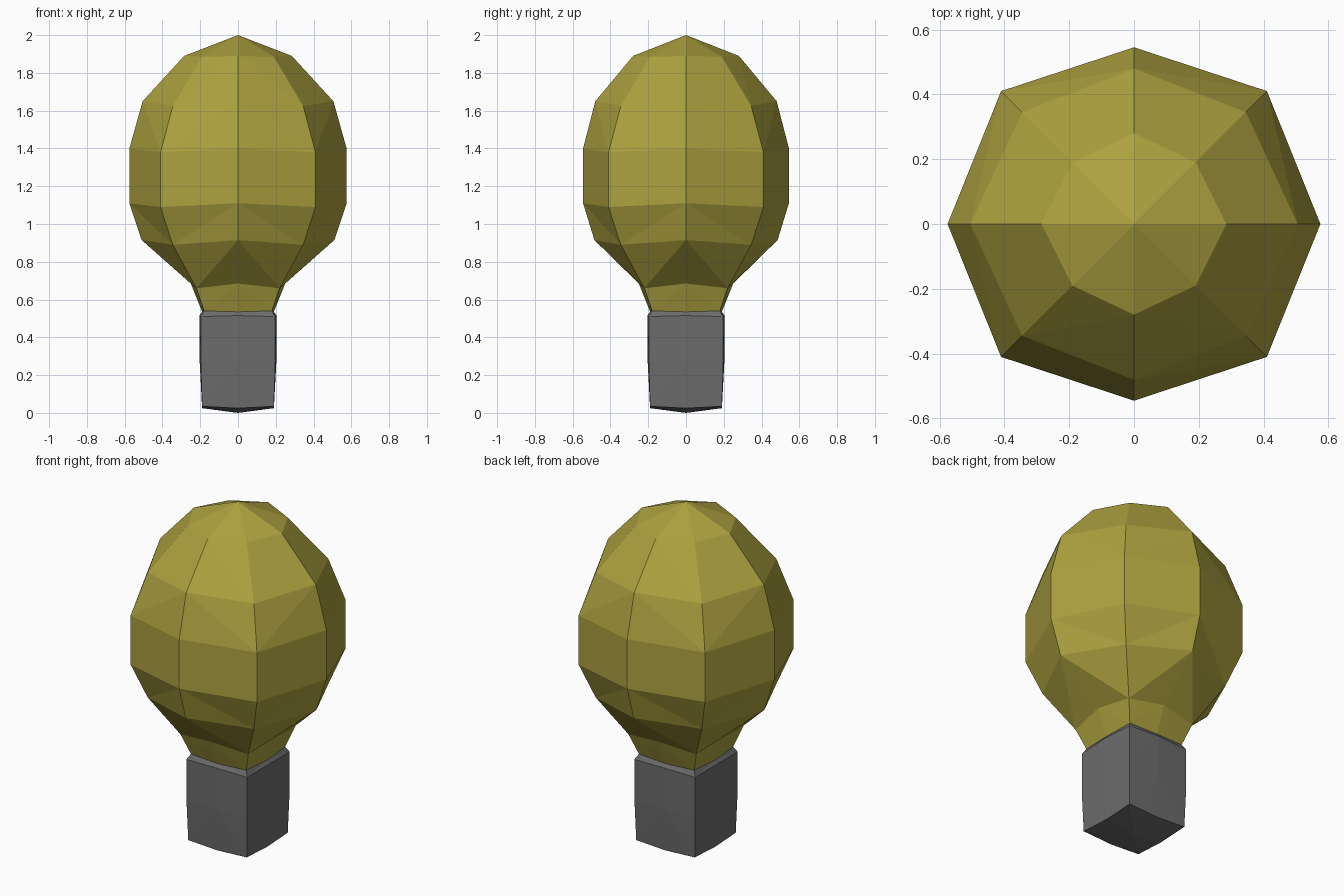
import bpy
import bmesh

if "Cube" in bpy.data.objects:
    bpy.data.objects.remove(bpy.data.objects["Cube"])


def material(name, rgb):
    mat = bpy.data.materials.new(name)
    mat.diffuse_color = (*rgb, 1)
    mat.use_nodes = True
    mat.node_tree.nodes["Principled BSDF"].inputs["Base Color"].default_value = mat.diffuse_color
    return mat


def stacked(name, rings, mat, top=None, bottom=None):
    """Eight-point rings, bottom to top: (side x, side y, corner, side z, corner z)."""
    bm = bmesh.new()
    layers = []
    for sx, sy, c, zs, zc in rings:
        pts = [(sx, 0, zs), (c, c, zc), (0, sy, zs), (-c, c, zc),
               (-sx, 0, zs), (-c, -c, zc), (0, -sy, zs), (c, -c, zc)]
        layers.append([bm.verts.new(p) for p in pts])
    for a, b in zip(layers, layers[1:]):
        for i in range(8):
            j = (i + 1) % 8
            # diagonals always run from the upper side point to the lower corner
            if i % 2 == 0:
                tris = ((a[i], a[j], b[i]), (a[j], b[j], b[i]))
            else:
                tris = ((a[i], a[j], b[j]), (a[i], b[j], b[i]))
            for t in tris:
                bm.faces.new(t)
    for z, ring, flip in ((top, layers[-1], False), (bottom, layers[0], True)):
        if z is None:
            continue
        tip = bm.verts.new((0, 0, z))
        for i in range(8):
            p, q = ring[i], ring[(i + 1) % 8]
            bm.faces.new((q, p, tip) if flip else (p, q, tip))
    mesh = bpy.data.meshes.new(name)
    bm.to_mesh(mesh)
    bm.free()
    mesh.materials.append(mat)
    obj = bpy.data.objects.new(name, mesh)
    bpy.context.collection.objects.link(obj)
    return obj


# Faceted glass with a neck that turns square
stacked("bulb_glass", [
    (0.19, 0.19, 0.18, 0.535, 0.54),
    (0.25, 0.25, 0.22, 0.685, 0.66),
    (0.51, 0.485, 0.345, 0.915, 0.89),
    (0.575, 0.545, 0.41, 1.11, 1.09),
    (0.575, 0.545, 0.41, 1.40, 1.38),
    (0.505, 0.48, 0.345, 1.65, 1.625),
    (0.285, 0.28, 0.19, 1.89, 1.885),
], material("glass_yellow", (0.42, 0.36, 0.05)), top=2.0)

# Square socket with slightly bulging sides and a bevelled rim
stacked("socket", [
    (0.19, 0.19, 0.19, 0.025, 0.035),
    (0.203, 0.203, 0.197, 0.27, 0.27),
    (0.205, 0.205, 0.197, 0.515, 0.51),
    (0.19, 0.19, 0.18, 0.535, 0.54),
], material("socket_grey", (0.15, 0.15, 0.15)), bottom=0.0)
